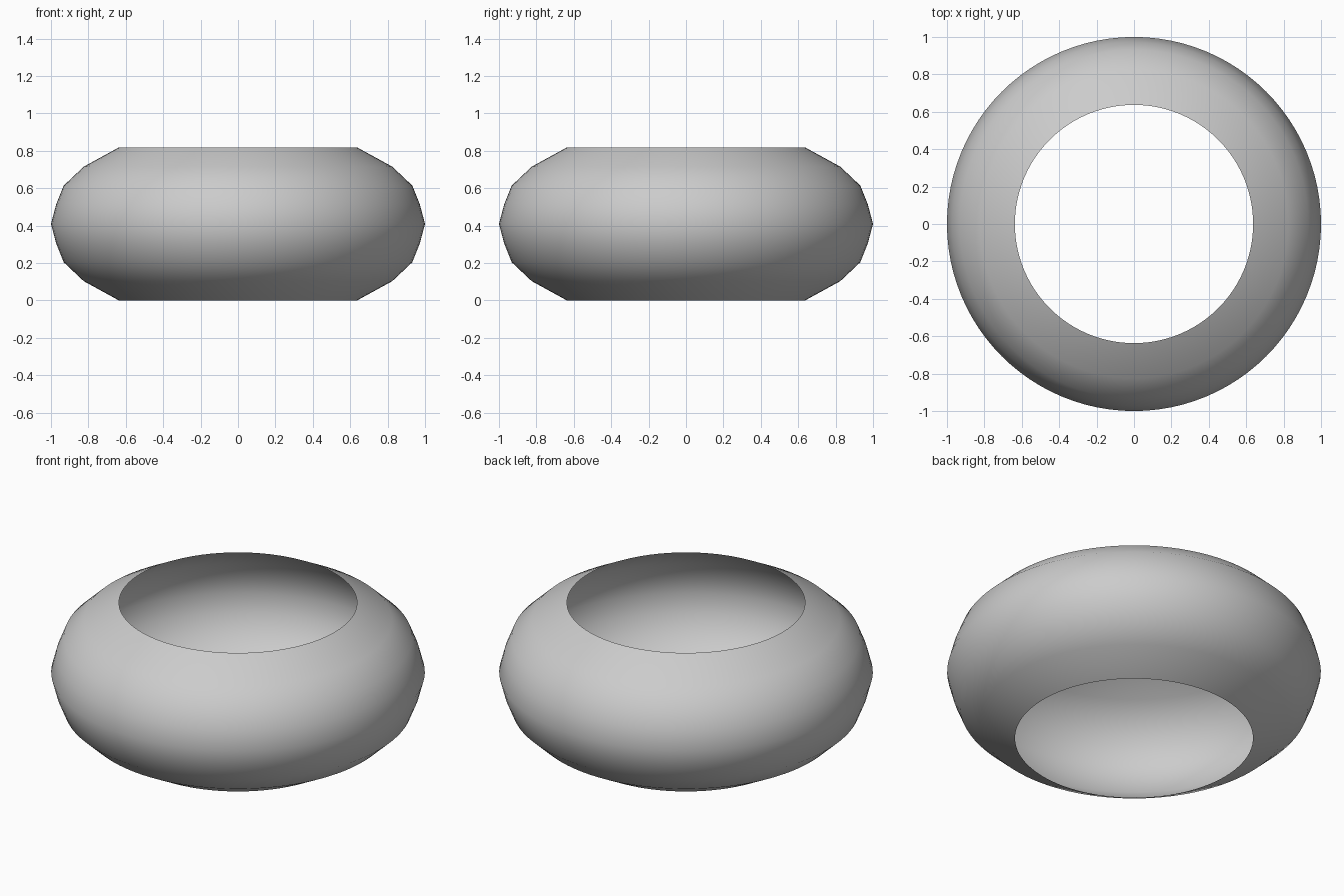
import bpy, bmesh
from math import pi

if "Cube" in bpy.data.objects:
    bpy.data.objects.remove(bpy.data.objects["Cube"])

# Upper half of the side profile (radius, height above the mid plane)
MID = 0.409
upper = [(1.0, 0.0), (0.972, 0.105), (0.932, 0.205), (0.825, 0.306), (0.637, 0.409)]
profile = [(r, MID - h) for r, h in reversed(upper[1:])] + [(r, MID + h) for r, h in upper]

# Open bulging ring: spin the profile around z
bm = bmesh.new()
verts = [bm.verts.new((r, 0, z)) for r, z in profile]
edges = [bm.edges.new(pair) for pair in zip(verts, verts[1:])]
bmesh.ops.spin(bm, geom=verts + edges, cent=(0, 0, 0), axis=(0, 0, 1),
               angle=2 * pi, steps=96, use_duplicate=False)
bmesh.ops.remove_doubles(bm, verts=bm.verts[:], dist=1e-4)

# Faces point outward and are smooth
for f in bm.faces:
    f.smooth = True
    f.normal_update()
    c = f.calc_center_median()
    if f.normal.x * c.x + f.normal.y * c.y < 0:
        f.normal_flip()

mesh = bpy.data.meshes.new("open_bowl_ring")
bm.to_mesh(mesh)
bm.free()
bpy.context.collection.objects.link(bpy.data.objects.new("open_bowl_ring", mesh))
